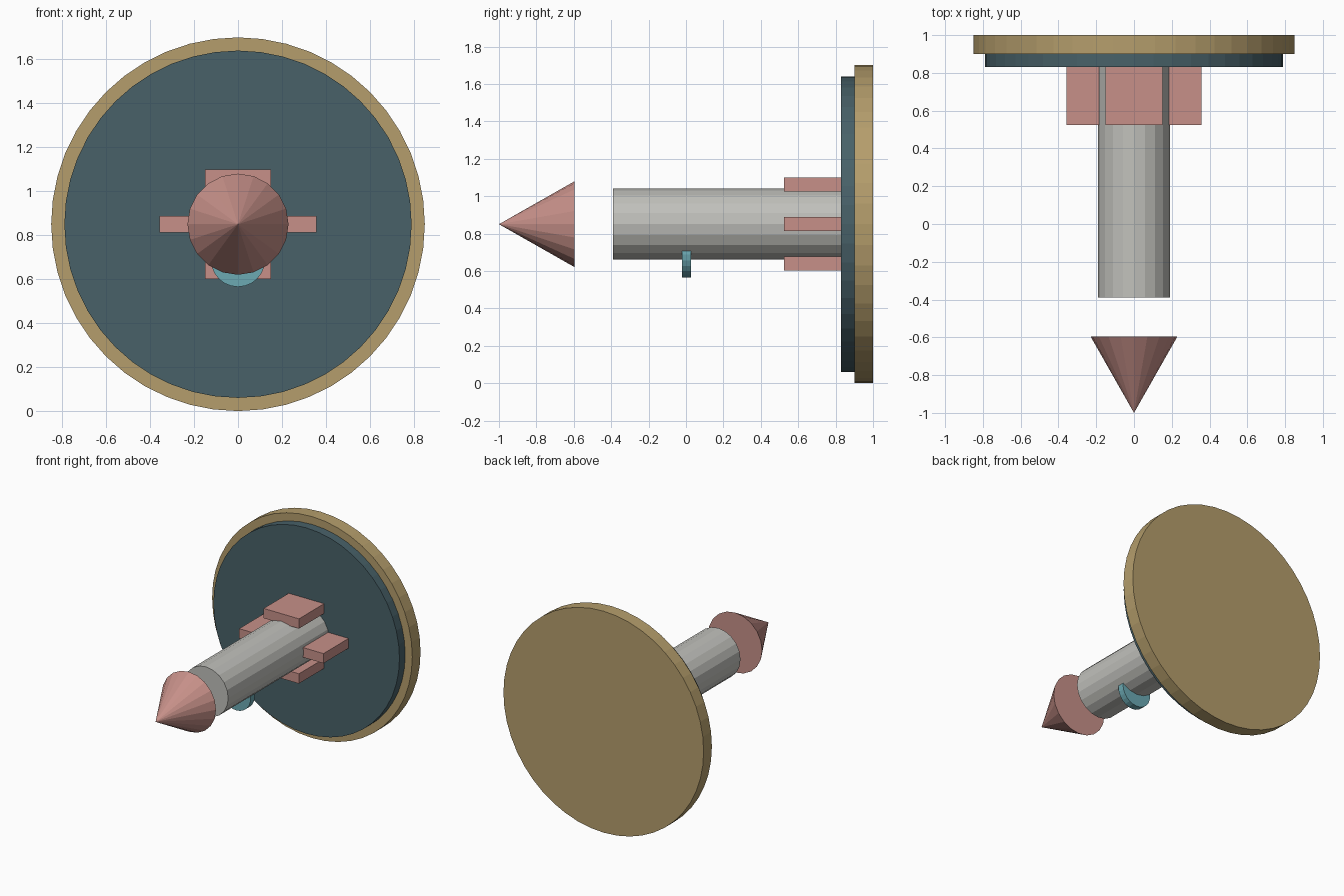
import bpy
from math import pi, radians

cube = bpy.data.objects.get("Cube")
if cube:
    bpy.data.objects.remove(cube, do_unlink=True)

AXIS_Z = 0.85  # height of the shared centre line


def make_material(name, rgb):
    mat = bpy.data.materials.new(name)
    mat.use_nodes = True
    colour = (*rgb, 1.0)
    mat.diffuse_color = colour
    mat.node_tree.nodes["Principled BSDF"].inputs["Base Color"].default_value = colour
    return mat


gold = make_material("tan_gold", (0.46, 0.34, 0.15))
slate = make_material("slate_blue", (0.065, 0.12, 0.14))
grey = make_material("light_grey", (0.53, 0.53, 0.5))
pink = make_material("dusty_pink", (0.57, 0.28, 0.25))
aqua = make_material("aqua", (0.15, 0.4, 0.45))


def finish(name, mat):
    obj = bpy.context.object
    obj.name = name
    obj.data.materials.append(mat)
    return obj


def rod(name, mat, radius, front, back, sides, z=AXIS_Z, tip=None):
    """Round part along y; tip is the front radius when it tapers."""
    bpy.ops.mesh.primitive_cone_add(
        vertices=sides, radius1=radius, radius2=radius if tip is None else tip,
        depth=back - front, location=(0, (front + back) / 2, z),
        rotation=(pi / 2, 0, 0))
    return finish(name, mat)


def box(name, mat, size, location):
    bpy.ops.mesh.primitive_cube_add(size=1, location=location)
    obj = finish(name, mat)
    obj.scale = size
    return obj


# Round base: wide rim plate with a smaller plate in front
rod("base_plate", gold, 0.85, 0.9, 1.0, 48)
rod("inner_plate", slate, 0.79, 0.83, 0.9, 48)

# Body, detached nose and the small disc under the body
rod("body", grey, 0.19, -0.39, 0.83, 20)
rod("nose_cone", pink, 0.23, -1.0, -0.595, 20, tip=0)
rod("lower_disc", aqua, 0.123, -0.022, 0.028, 24, z=0.688)

# Four flat fins around the body
for side, name in ((1, "left"), (-1, "right")):
    box(f"{name}_fin", pink, (0.3, 0.305, 0.075), (side * 0.208, 0.6775, AXIS_Z))
for side, name in ((1, "upper"), (-1, "lower")):
    box(f"{name}_fin", pink, (0.3, 0.305, 0.075),
        (0, 0.6775, AXIS_Z + side * 0.211))
